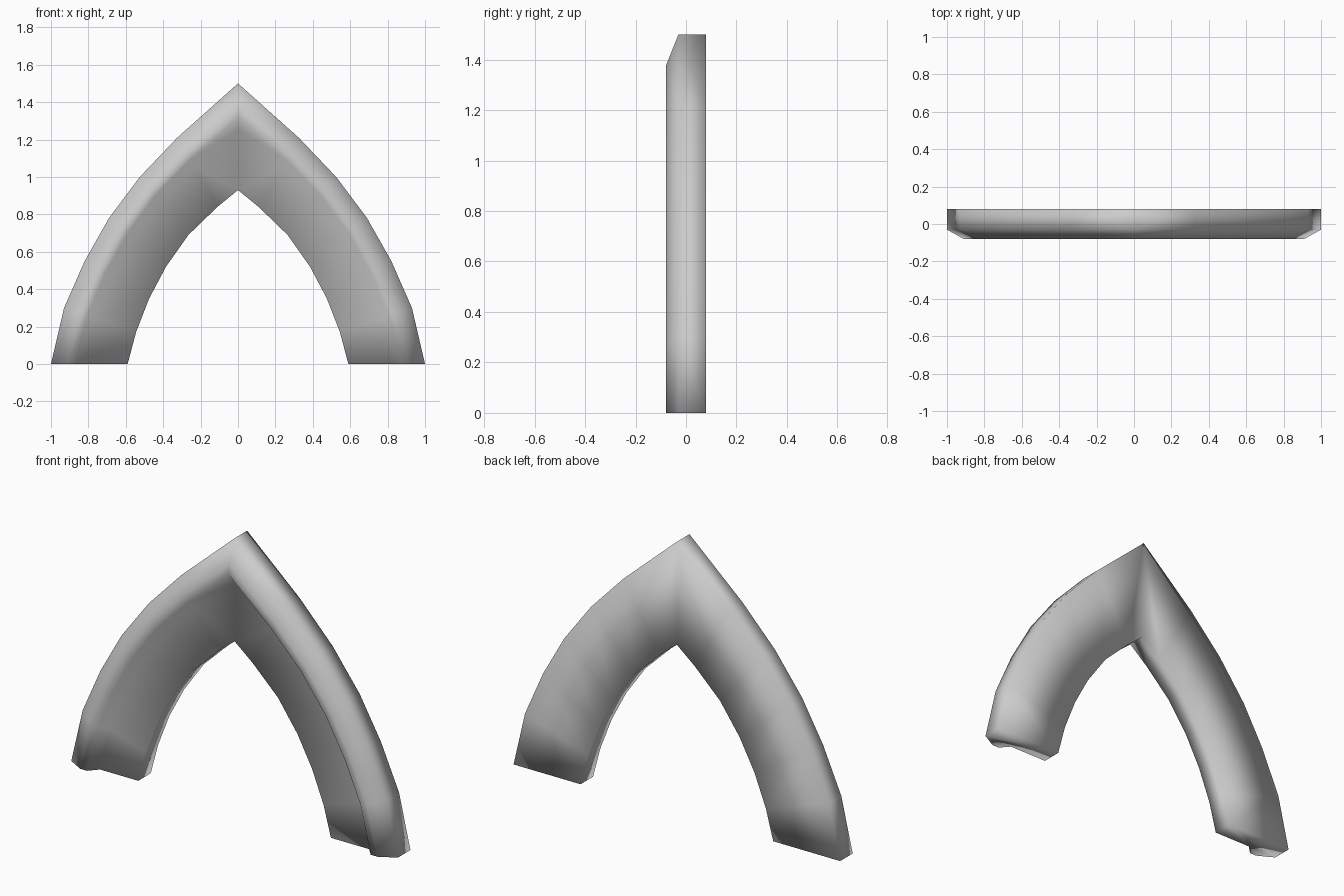
import bpy, bmesh

if "Cube" in bpy.data.objects:
    bpy.data.objects.remove(bpy.data.objects["Cube"])

# Right half of the pointed arch: matching outer and inner outline stations (x, z)
outer = [(1.0, 0.0), (0.93, 0.30), (0.82, 0.55), (0.69, 0.78), (0.525, 1.0), (0.325, 1.21), (0.0, 1.5)]
inner = [(0.59, 0.0), (0.545, 0.17), (0.475, 0.35), (0.385, 0.52), (0.265, 0.69), (0.11, 0.84), (0.0, 0.93)]

# Moulding section: (fraction from outer to inner edge, y)
section = [(0.0, 0.08), (0.0, -0.03), (0.22, -0.08), (0.32, -0.08),
           (0.43, -0.03), (1.0, -0.03), (1.0, 0.08)]

bm = bmesh.new()
rings = []
for (ox, oz), (ix, iz) in zip(outer, inner):
    rings.append([bm.verts.new((ox + (ix - ox) * t, y, oz + (iz - oz) * t)) for t, y in section])

# Skin between the stations and close the foot; the apex stays open for the mirror
n = len(section)
for a, b in zip(rings, rings[1:]):
    for i in range(n):
        j = (i + 1) % n
        bm.faces.new((a[i], a[j], b[j], b[i]))
bm.faces.new(rings[0])

# Mirror the half and weld along the apex seam
half = bm.verts[:] + bm.edges[:] + bm.faces[:]
bmesh.ops.mirror(bm, geom=half, axis='X', merge_dist=0.0)
bmesh.ops.remove_doubles(bm, verts=bm.verts[:], dist=0.0005)
bmesh.ops.recalc_face_normals(bm, faces=bm.faces[:])
for f in bm.faces:
    f.smooth = True

mesh = bpy.data.meshes.new("pointed_arch_moulding")
bm.to_mesh(mesh)
bm.free()
arch = bpy.data.objects.new("pointed_arch_moulding", mesh)
bpy.context.collection.objects.link(arch)
